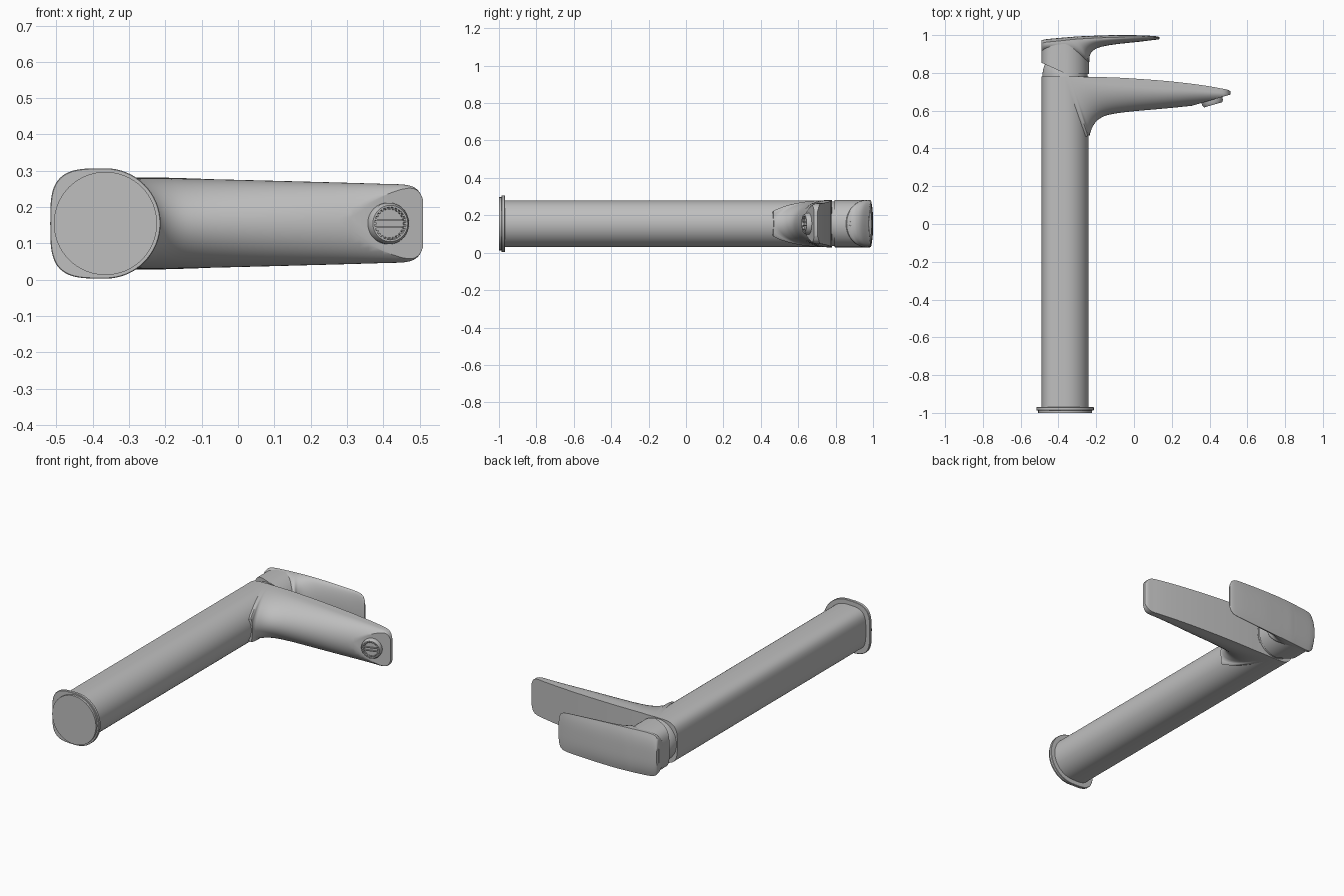
import bpy, bmesh, math
from mathutils import Vector, Matrix

cube = bpy.data.objects.get("Cube")
if cube:
    bpy.data.objects.remove(cube)

MID = 0.155          # height of the symmetry plane
AXIS = -0.365        # x of the column axis

metal = bpy.data.materials.new("satin_grey_metal")
metal.use_nodes = True
GREY = (0.52, 0.52, 0.52, 1)
metal.diffuse_color = GREY
metal.node_tree.nodes["Principled BSDF"].inputs["Base Color"].default_value = GREY


def finish(name, bm, angle=35):
    bmesh.ops.recalc_face_normals(bm, faces=bm.faces)
    mesh = bpy.data.meshes.new(name)
    bm.to_mesh(mesh)
    bm.free()
    mesh.materials.append(metal)
    obj = bpy.data.objects.new(name, mesh)
    bpy.context.collection.objects.link(obj)
    bpy.ops.object.select_all(action='DESELECT')
    obj.select_set(True)
    bpy.context.view_layer.objects.active = obj
    bpy.ops.object.shade_smooth_by_angle(angle=math.radians(angle))
    return obj


def loft(rings):
    """Skin a list of equal closed rings and cap both ends."""
    bm = bmesh.new()
    loops = [[bm.verts.new(p) for p in ring] for ring in rings]
    n = len(loops[0])
    for a, b in zip(loops, loops[1:]):
        for i in range(n):
            j = (i + 1) % n
            bm.faces.new((a[i], a[j], b[j], b[i]))
    bm.faces.new(loops[0])
    bm.faces.new(loops[-1])
    return bm


def slice_off(bm, point, normal):
    """Cut away everything on the normal side and close the hole."""
    cut = bmesh.ops.bisect_plane(bm, geom=bm.verts[:] + bm.edges[:] + bm.faces[:],
                                 plane_co=point, plane_no=normal, clear_outer=True)
    edges = [e for e in cut['geom_cut'] if isinstance(e, bmesh.types.BMEdge)]
    bmesh.ops.contextual_create(bm, geom=edges)


def outline(y, r, n=64, back=3.6):
    """Round at the front half, squared off at the back half."""
    ring = []
    for i in range(n):
        c, s = math.cos(math.tau * i / n), math.sin(math.tau * i / n)
        p = 2 / back if c < 0 else 1
        ring.append((AXIS + r * math.copysign(abs(c) ** p, c), y,
                     MID + r * math.copysign(abs(s) ** p, s)))
    return ring


def smooth_path(keys, steps=4):
    """Interpolate section parameters between keys."""
    keys = [Vector(k) for k in keys]
    out = []
    for i in range(len(keys) - 1):
        a, b = keys[max(i - 1, 0)], keys[i]
        c, d = keys[i + 1], keys[min(i + 2, len(keys) - 1)]
        for k in range(steps):
            t = k / steps
            out.append(b + (c - a) * (t / 2) + (a * 2 - b * 5 + c * 4 - d) * (t * t / 2)
                       + (b * 3 - a - c * 3 + d) * (t ** 3 / 2))
    return out + [keys[-1]]


def trough(key, crown, n=24, m=12):
    """Section with a nearly flat top and a rounded belly."""
    tx, ty, bx, by, w, side = key
    top, low = Vector((tx, ty, MID)), Vector((bx, by, MID))
    drop = min(crown / (low - top).length, 0.8 * side)
    pts = []
    for i in range(m + 1):
        z = 2 * i / m - 1
        pts.append((drop * abs(z) ** 3, z))
    for i in range(n + 1):
        a = math.pi * i / n
        pts.append((side + (1 - side) * math.sin(a), math.cos(a)))
    return [top.lerp(low, v) + Vector((0, 0, z * w)) for v, z in pts]


def sweep(keys, crown=0):
    return loft([trough(k, crown) for k in smooth_path(keys)])


def lathe(name, profile, matrix, n=48, angle=35):
    """Turn (radius, height) points about the local z axis."""
    rings = [[matrix @ Vector((r * math.cos(math.tau * i / n),
                               r * math.sin(math.tau * i / n), h)) for i in range(n)]
             for r, h in profile]
    return finish(name, loft(rings), angle)


# axis frame pointing up the column
UP = Matrix.Translation((AXIS, 0, MID)) @ Matrix.Rotation(-math.pi / 2, 4, 'X')

# base and column
lathe("base_disc", [(0.142, -1), (0.142, -0.98)], UP, 64)
finish("base_flange", loft([outline(-0.987, 0.15), outline(-0.985, 0.152),
                            outline(-0.971, 0.152), outline(-0.969, 0.15)]))
finish("column", loft([outline(-0.98, 0.125), outline(0.78, 0.125)]))

# spout: (top x, top y, belly x, belly y, half width, straight side share)
spout = sweep([
    (-0.46, 0.78, -0.46, 0.7, 0.11, 0.1),
    (-0.36, 0.78, -0.242, 0.42, 0.125, 0.05),
    (-0.33, 0.78, -0.234, 0.475, 0.125, 0.06),
    (-0.29, 0.78, -0.21, 0.53, 0.125, 0.1),
    (-0.24, 0.779, -0.17, 0.565, 0.125, 0.15),
    (-0.18, 0.778, -0.11, 0.583, 0.124, 0.2),
    (-0.05, 0.773, 0, 0.597, 0.121, 0.25),
    (0.15, 0.759, 0.17, 0.612, 0.116, 0.3),
    (0.3, 0.743, 0.31, 0.626, 0.112, 0.3),
    (0.4, 0.729, 0.4, 0.634, 0.109, 0.3),
    (0.465, 0.717, 0.465, 0.64, 0.106, 0.3),
    (0.495, 0.711, 0.495, 0.643, 0.092, 0.3),
    (0.51, 0.703, 0.51, 0.65, 0.065, 0.3)])
slice_off(spout, (0.31, 0.627, MID), (0.29, -1, 0))
finish("spout", spout)

# aerator, square to the sliced underside of the spout
tilt = Vector((0.29, -1, 0)).to_track_quat('Z', 'Y').to_matrix().to_4x4()
NOZZLE = Matrix.Translation((0.412, 0.657, MID)) @ tilt
lathe("aerator_ring", [(0.057, -0.01), (0.057, 0.015), (0.05, 0.027), (0.045, 0.027),
                       (0.043, 0.015), (0.01, 0.015)], NOZZLE)
bars = bmesh.new()
across = NOZZLE.to_3x3().inverted() @ Vector((0, 0, 1))
turn = Matrix.Rotation(math.atan2(across.y, across.x), 4, 'Z')
for off in (-0.009, 0.009):
    place = NOZZLE @ turn @ Matrix.Translation((off, 0, 0.018))
    bmesh.ops.create_cube(bars, size=1, matrix=place @ Matrix.Diagonal((0.005, 0.084, 0.01, 1)))
finish("aerator_bars", bars)
teeth = bmesh.new()
for i in range(24):
    place = NOZZLE @ Matrix.Rotation(math.tau * i / 24, 4, 'Z') @ Matrix.Translation((0.042, 0, 0.02))
    bmesh.ops.create_cube(teeth, size=1, matrix=place @ Matrix.Diagonal((0.006, 0.005, 0.012, 1)))
finish("aerator_teeth", teeth)

# cartridge dome under the handle
lathe("cartridge_dome", [(0.12, 0.77), (0.12, 0.79), (0.116, 0.82), (0.105, 0.85), (0.08, 0.87)], UP)

# handle body with its sloped back underside
body = loft([outline(0.793, 0.126), outline(0.953, 0.126)])
slice_off(body, (-0.37, 0.8, MID), (-0.45, -1, 0))
finish("handle_body", body)

# lever, same section layout as the spout
lever = sweep([
    (-0.49, 0.973, -0.49, 0.9, 0.075, 0.3),
    (-0.482, 0.975, -0.482, 0.9, 0.106, 0.3),
    (-0.45, 0.98, -0.45, 0.9, 0.124, 0.3),
    (-0.36, 0.988, -0.3, 0.87, 0.127, 0.2),
    (-0.335, 0.99, -0.24, 0.855, 0.127, 0.15),
    (-0.3, 0.993, -0.236, 0.885, 0.127, 0.16),
    (-0.25, 0.995, -0.22, 0.915, 0.127, 0.2),
    (-0.2, 0.997, -0.18, 0.936, 0.126, 0.25),
    (-0.1, 1, -0.1, 0.951, 0.123, 0.3),
    (0.03, 0.999, 0.03, 0.965, 0.117, 0.3),
    (0.095, 0.996, 0.095, 0.973, 0.112, 0.3),
    (0.122, 0.993, 0.122, 0.976, 0.098, 0.3),
    (0.135, 0.989, 0.135, 0.979, 0.07, 0.3)], crown=0.016)
finish("lever", lever)

# small screw plug on the front of the handle body
FRONT = Matrix.Translation((AXIS + 0.126, 0.88, MID)) @ Matrix.Rotation(math.pi / 2, 4, 'Y')
lathe("screw_plug", [(0.016, -0.005), (0.016, 0.003), (0.011, 0.003), (0.01, 0.001), (0.003, 0.001)],
      FRONT, 24)
